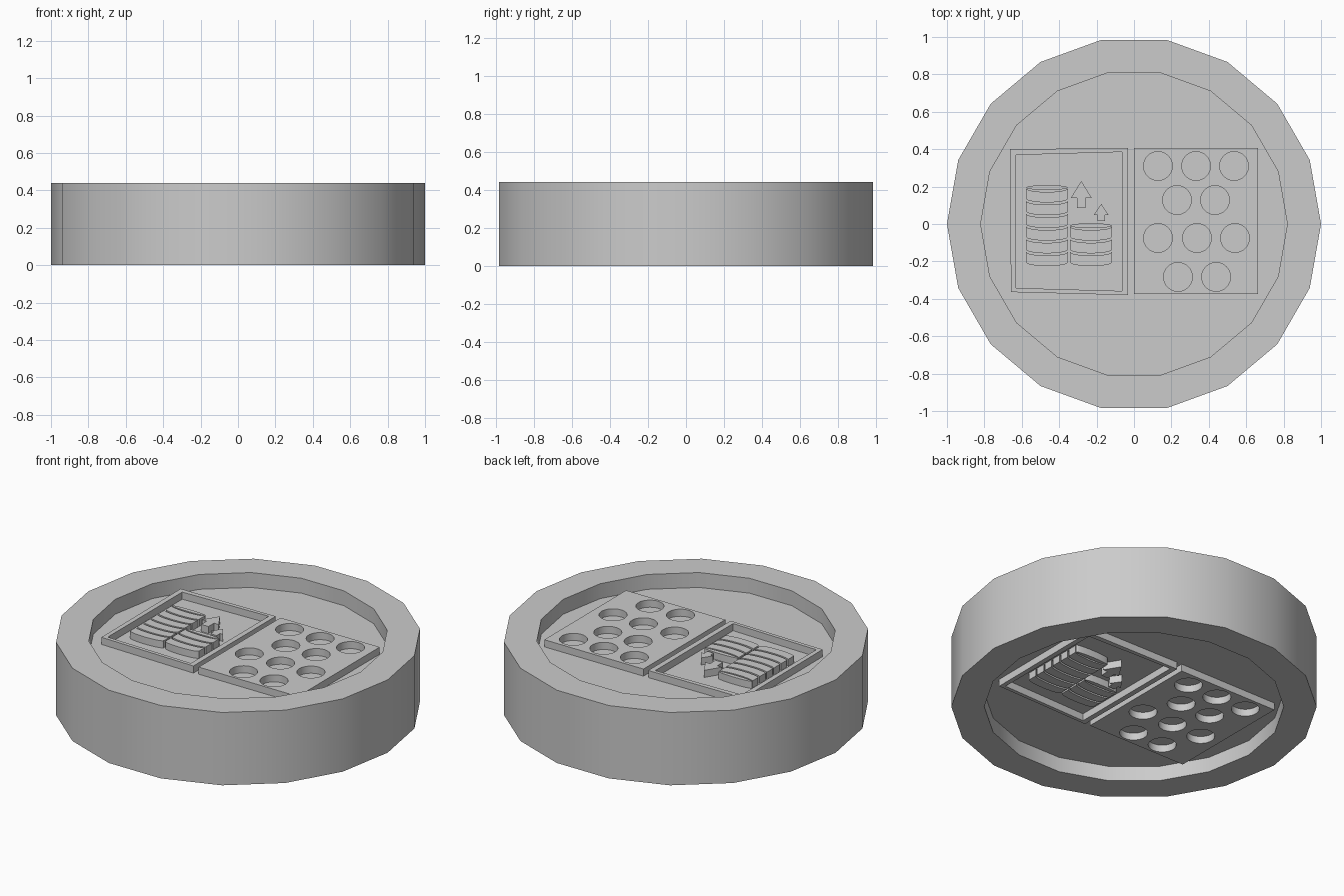
import bpy, bmesh
from math import pi, cos, sin

if "Cube" in bpy.data.objects:
    bpy.data.objects.remove(bpy.data.objects["Cube"])

HEIGHT, FLOOR, TOP = 0.44, 0.35, 0.393   # rim top, recessed floor, relief top
SIDES = 18


def smooth(obj):
    bpy.ops.object.select_all(action='DESELECT')
    obj.select_set(True)
    bpy.context.view_layer.objects.active = obj
    bpy.ops.object.shade_smooth_by_angle()


def circle(x, y, rx, ry=None, n=32):
    ry = ry or rx
    return [(x + rx * cos(2 * pi * i / n), y + ry * sin(2 * pi * i / n)) for i in range(n)]


def relief(name, loops):
    """Extruded flat outlines (inner loops become holes), plus the turned copy on the underside."""
    curve = bpy.data.curves.new(name, 'CURVE')
    curve.dimensions, curve.fill_mode = '2D', 'BOTH'
    base = FLOOR - 0.01
    curve.extrude = (TOP - base) / 2
    for pts in loops:
        s = curve.splines.new('POLY')
        s.points.add(len(pts) - 1)
        for p, (x, y) in zip(s.points, pts):
            p.co = (x, y, 0, 1)
        s.use_cyclic_u = True
    temp = bpy.data.objects.new(name + "_outline", curve)
    bpy.context.collection.objects.link(temp)
    deps = bpy.context.evaluated_depsgraph_get()
    mesh = bpy.data.meshes.new_from_object(temp.evaluated_get(deps))
    bpy.data.objects.remove(temp)
    bm = bmesh.new()
    bm.from_mesh(mesh)
    bmesh.ops.remove_doubles(bm, verts=bm.verts, dist=1e-5)
    bmesh.ops.recalc_face_normals(bm, faces=bm.faces)
    bmesh.ops.translate(bm, verts=bm.verts, vec=(0, 0, (TOP + base) / 2))
    bm.to_mesh(mesh)
    bm.free()
    front = bpy.data.objects.new(name + "_top", mesh)
    bpy.context.collection.objects.link(front)
    smooth(front)
    back = bpy.data.objects.new(name + "_underside", mesh)
    back.location.z, back.rotation_euler.y = HEIGHT, pi
    bpy.context.collection.objects.link(back)


# Round body: 18-sided rim with a recessed floor on both faces
bm = bmesh.new()
profile = [(0.82, HEIGHT - FLOOR), (0.82, 0), (1, 0), (1, HEIGHT), (0.82, HEIGHT), (0.82, FLOOR)]
rings = [[bm.verts.new((x, y, z)) for x, y in circle(0, 0, r, n=SIDES)] for r, z in profile]
for a, b in zip(rings, rings[1:]):
    for i in range(SIDES):
        j = (i + 1) % SIDES
        bm.faces.new((a[i], a[j], b[j], b[i]))
bm.faces.new(rings[0])
bm.faces.new(rings[-1])
bmesh.ops.recalc_face_normals(bm, faces=bm.faces)
mesh = bpy.data.meshes.new("body")
bm.to_mesh(mesh)
bm.free()
body = bpy.data.objects.new("body", mesh)
bpy.context.collection.objects.link(body)
smooth(body)

# Left panel: slightly skewed frame
relief("frame", [
    [(-0.663, 0.40), (-0.032, 0.406), (-0.032, -0.38), (-0.658, -0.364)],
    [(-0.631, 0.369), (-0.064, 0.385), (-0.064, -0.358), (-0.631, -0.342)]])

# Right panel: plate with rows of round holes
rows = [(0.31, (0.128, 0.332, 0.535)), (0.128, (0.23, 0.433)),
        (-0.075, (0.128, 0.337, 0.54)), (-0.283, (0.235, 0.439))]
plate = [(0, 0.406), (0.663, 0.406), (0.663, -0.375), (0, -0.375)]
relief("hole_plate", [plate] + [circle(x, y, 0.077) for y, xs in rows for x in xs])


# Stacks of discs, each band sagging at its edges, with an oval on top
def stack(x0, x1, count):
    loops, n = [], 10
    mid, half = (x0 + x1) / 2, (x1 - x0) / 2
    arc = [(mid - half * cos(pi * i / n), -0.02 * sin(pi * i / n)) for i in range(n + 1)]
    for k in range(count):
        low = -0.205 + 0.068 * k
        loops.append([(x, low + d) for x, d in arc] +
                     [(x, low + 0.056 + d) for x, d in reversed(arc)])
    loops.append(circle(mid, low + 0.06, half, 0.013, 24))
    return loops


relief("tall_stack", stack(-0.577, -0.353, 6))
relief("short_stack", stack(-0.342, -0.118, 3))


# Upward arrows
def arrow(x, tip, neck, foot, head, stem):
    return [[(x, tip), (x + head, neck), (x + stem, neck), (x + stem, foot),
             (x - stem, foot), (x - stem, neck), (x - head, neck)]]


relief("large_arrow", arrow(-0.282, 0.23, 0.139, 0.086, 0.056, 0.024))
relief("small_arrow", arrow(-0.175, 0.107, 0.048, 0.016, 0.04, 0.021))
